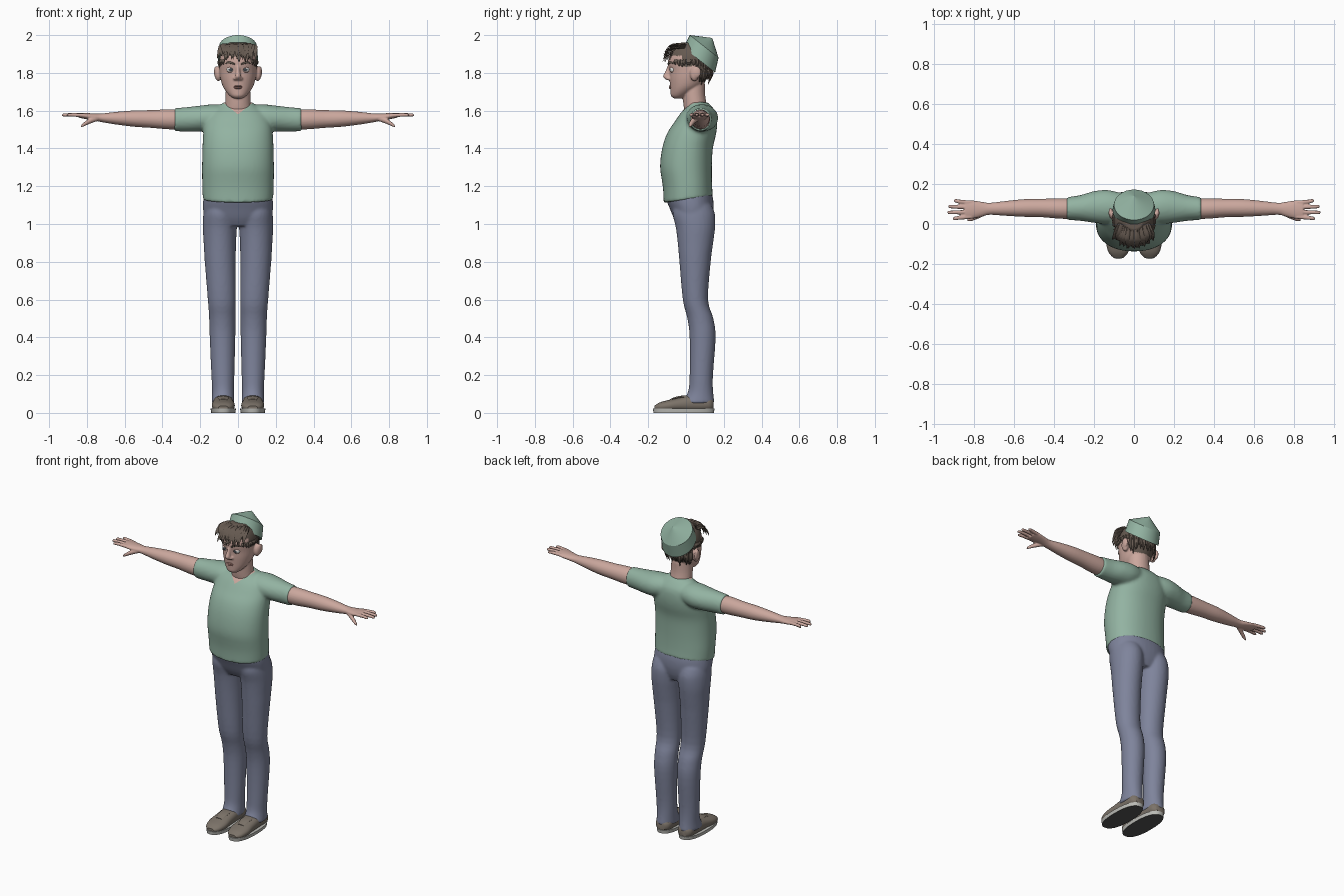
import bpy, bmesh, math, random
from mathutils import Vector, Matrix

random.seed(4)
if "Cube" in bpy.data.objects:
    bpy.data.objects.remove(bpy.data.objects["Cube"])
X, Y, Z = (1, 0, 0), (0, 1, 0), (0, 0, 1)


def material(name, r, g, b):
    m = bpy.data.materials.new(name)
    m.use_nodes = True
    m.diffuse_color = (r, g, b, 1)
    shader = next(n for n in m.node_tree.nodes if n.type == 'BSDF_PRINCIPLED')
    shader.inputs["Base Color"].default_value = (r, g, b, 1)
    return m


skin = material("skin", .6, .39, .34)
shirt_green = material("shirt green", .29, .45, .36)
trouser_blue = material("trouser blue", .21, .23, .33)
hair_brown = material("hair brown", .13, .1, .08)
shoe_brown = material("shoe brown", .2, .17, .14)
sole_grey = material("sole grey", .5, .5, .47)
tread_dark = material("tread dark", .09, .09, .09)
eye_white = material("eye white", .7, .7, .68)
iris_dark = material("iris dark", .05, .06, .07)
lip_rose = material("lip rose", .42, .22, .19)


def loft(bm, keys, u, v, n=28, power=2, sub=4, mirror=False):
    """Skin smooth cross-sections; each key is x, y, z, radius on u, radius on v."""
    u, v = Vector(u), Vector(v)
    last = len(keys) - 1
    rows = []
    for i in range(last):
        around = keys[max(i - 1, 0)], keys[i], keys[i + 1], keys[min(i + 2, last)]
        for k in range(sub):
            t = k / sub
            rows.append([.5 * (2*q + (r-p)*t + (2*p - 5*q + 4*r - s)*t*t + (3*q - p - 3*r + s)*t**3)
                         for p, q, r, s in zip(*around)])
    rows.append(keys[-1])
    for side in ((1, -1) if mirror else (1,)):
        rings = []
        for x, y, z, ru, rv in rows:
            ring = []
            for j in range(n):
                a = math.tau * j / n
                cu, cv = (math.copysign(abs(w) ** (2 / power), w) for w in (math.cos(a), math.sin(a)))
                p = Vector((x, y, z)) + u * cu * max(ru, .001) + v * cv * max(rv, .001)
                ring.append(bm.verts.new((p.x * side, p.y, p.z)))
            rings.append(ring)
        for a, b in zip(rings, rings[1:]):
            for j in range(n):
                k = (j + 1) % n
                bm.faces.new((a[j], a[k], b[k], b[j]))
        bm.faces.new(rings[0])
        bm.faces.new(rings[-1])


def ball(bm, centre, radii):
    """Mirrored pair of ellipsoids with their poles along y."""
    for side in (1, -1):
        place = Matrix.Translation((centre[0] * side, centre[1], centre[2]))
        turn = Matrix.Rotation(math.pi / 2, 4, 'X')
        bmesh.ops.create_uvsphere(bm, u_segments=24, v_segments=20, radius=1,
                                  matrix=place @ Matrix.Diagonal((*radii, 1)) @ turn)


def finish(name, bm, mats, voxel=0, relax=4, rule=None, angle=40):
    """Make the object, optionally fuse its volumes, then colour and smooth it."""
    bmesh.ops.recalc_face_normals(bm, faces=bm.faces[:])
    me = bpy.data.meshes.new(name)
    bm.to_mesh(me)
    bm.free()
    ob = bpy.data.objects.new(name, me)
    bpy.context.collection.objects.link(ob)
    if voxel:
        fuse = ob.modifiers.new("fuse", 'REMESH')
        fuse.mode = 'VOXEL'
        fuse.voxel_size = voxel
        soft = ob.modifiers.new("soften", 'SMOOTH')
        soft.factor = .5
        soft.iterations = relax
        graph = bpy.context.evaluated_depsgraph_get()
        me = bpy.data.meshes.new_from_object(ob.evaluated_get(graph))
        ob.modifiers.clear()
        ob.data = me
    me.materials.clear()
    for m in mats:
        me.materials.append(m)
    paint(me, rule)
    bpy.ops.object.select_all(action='DESELECT')
    ob.select_set(True)
    bpy.context.view_layer.objects.active = ob
    bpy.ops.object.shade_smooth_by_angle(angle=math.radians(angle))
    return ob


def paint(me, rule):
    for f in me.polygons:
        f.material_index = int(rule(f.center, f.normal)) if rule else 0


# Shirt: belly, chest and sleeves fused together
bm = bmesh.new()
loft(bm, [(0, .012, 1.13, .186, .13), (0, .008, 1.2, .189, .13), (0, 0, 1.3, .19, .137),
          (0, .008, 1.4, .188, .134), (0, .03, 1.48, .184, .13), (0, .052, 1.54, .175, .113),
          (0, .066, 1.59, .15, .092), (0, .07, 1.625, .1, .064), (0, .062, 1.645, .076, .05)],
     X, Y, n=48, power=2.2)
loft(bm, [(.05, .08, 1.57, .07, .06), (.13, .085, 1.562, .085, .072), (.2, .085, 1.558, .079, .069),
          (.27, .08, 1.554, .064, .065), (.337, .077, 1.552, .057, .061)], Y, Z, mirror=True)
shirt = finish("shirt", bm, [shirt_green, skin], voxel=.009, relax=5, angle=60)
# Neckline cut as a V, and a hem that dips at the front
bm = bmesh.new()
bm.from_mesh(shirt.data)
for side in (1, -1):
    bmesh.ops.bisect_plane(bm, geom=bm.verts[:] + bm.edges[:] + bm.faces[:],
                           plane_co=(0, 0, 1.58), plane_no=(-.8 * side, 0, 1))
for v in bm.verts:
    if v.co.z < 1.25:
        v.co.z += .13 * (v.co.y - .012) * (1.25 - v.co.z) / .11
bm.to_mesh(shirt.data)
bm.free()
paint(shirt.data, lambda c, n: c.y < .07 and c.z - 1.58 > .8 * abs(c.x))

# Trousers: hips and both legs
bm = bmesh.new()
loft(bm, [(0, .018, 1.17, .178, .117), (0, .02, 1.13, .184, .124), (0, .03, 1.08, .185, .115),
          (0, .036, 1.03, .175, .1), (0, .04, .99, .14, .08)], X, Y, n=40, power=2.2)
loft(bm, [(.092, .036, 1.1, .084, .1), (.094, .042, 1.05, .09, .112), (.096, .05, .98, .09, .104),
          (.096, .05, .9, .086, .094), (.094, .048, .8, .082, .083), (.086, .05, .6, .074, .067),
          (.083, .076, .5, .07, .069), (.082, .088, .4, .068, .069), (.08, .081, .2, .061, .062),
          (.079, .077, .11, .058, .067), (.08, .062, .05, .061, .09)], X, Y, mirror=True)
finish("trousers", bm, [trouser_blue], voxel=.008, relax=5, angle=60)

# Arms with palm, fingers and thumb
bm = bmesh.new()
loft(bm, [(.27, .077, 1.553, .05, .05), (.36, .077, 1.554, .051, .053), (.46, .08, 1.556, .046, .047),
          (.55, .08, 1.558, .044, .043), (.64, .078, 1.56, .037, .034), (.72, .076, 1.562, .03, .023),
          (.76, .074, 1.566, .037, .019), (.81, .072, 1.572, .046, .016), (.845, .071, 1.576, .044, .012)],
     Y, Z, mirror=True)
for y, tip in ((.036, .905), (.06, .932), (.084, .928), (.107, .9)):
    spread = .07 + (y - .07) * 1.25
    loft(bm, [(.81, y, 1.574, .01, .01), (.87, (y + spread) / 2, 1.578, .0105, .01),
              (tip - .008, spread, 1.577, .009, .008), (tip, spread, 1.576, .004, .004)],
         Y, Z, n=12, mirror=True)
loft(bm, [(.74, .06, 1.56, .016, .014), (.78, .04, 1.547, .014, .015), (.815, .025, 1.528, .011, .011),
          (.832, .02, 1.516, .005, .006)], Y, Z, n=12, mirror=True)
finish("arms_and_hands", bm, [skin], voxel=.004, relax=3, angle=60)

# Head: skull, neck, nose and ears
bm = bmesh.new()
loft(bm, [(0, .06, 1.57, .085, .06), (0, .05, 1.62, .07, .062), (0, .042, 1.68, .066, .06),
          (0, .04, 1.74, .064, .06)], X, Y)
loft(bm, [(0, -.045, 1.664, .022, .018), (0, -.037, 1.677, .042, .042), (0, -.02, 1.7, .063, .062),
          (0, 0, 1.73, .081, .084), (0, .012, 1.77, .093, .099), (0, .017, 1.81, .098, .105),
          (0, .02, 1.85, .1, .115), (0, .02, 1.89, .097, .11), (0, .02, 1.93, .08, .09),
          (0, .025, 1.96, .048, .052)], X, Y, n=36)
loft(bm, [(0, -.084, 1.845, .008, .01), (0, -.094, 1.808, .011, .016), (0, -.1, 1.78, .016, .022),
          (0, -.09, 1.762, .015, .014)], X, Y, n=16)
ball(bm, (.015, -.09, 1.77), (.01, .014, .009))
ball(bm, (.104, .045, 1.796), (.02, .024, .04))
ball(bm, (.117, .056, 1.804), (.01, .024, .032))


def hairline(c, n):
    if abs(c.x) > .1 and c.z < 1.845:
        return False
    return c.z > 1.89 or (c.y > -.02 and c.z > 1.835) or (c.y > .07 and c.z > 1.75)


finish("head", bm, [skin, hair_brown], voxel=.005, relax=3, rule=hairline, angle=60)


# Eyes with lids, irises and whites on one ball
def eye_zone(c, n):
    if n.z > .5 or n.z < -.55:
        return 0
    return 2 if n.y < -.86 else 1


bm = bmesh.new()
ball(bm, (.038, -.066, 1.817), (.022, .021, .019))
finish("eyes", bm, [skin, eye_white, iris_dark], rule=eye_zone)

# Eyebrows and lips
bm = bmesh.new()
loft(bm, [(.016, -.093, 1.846, .004, .004), (.036, -.09, 1.853, .006, .006),
          (.056, -.077, 1.854, .005, .005), (.07, -.062, 1.847, .002, .002)], Y, Z, n=10, mirror=True)
finish("eyebrows", bm, [hair_brown])
bm = bmesh.new()
for z, r in ((1.73, .004), (1.721, .005)):
    loft(bm, [(-.027, -.076, 1.725, .002, .001), (-.012, -.082, z, .006, r), (0, -.084, z, .007, r),
              (.012, -.082, z, .006, r), (.027, -.076, 1.725, .002, .001)], Y, Z, n=12)
finish("lips", bm, [lip_rose])

# Hair: tapered locks hanging around the back and sides
bm = bmesh.new()
for row, top in enumerate((1.87, 1.835)):
    for i in range(33):
        deg = -128 + 8 * i + random.uniform(-3, 3)
        a = math.radians(deg)
        drop = random.uniform(.065, .1) if abs(deg) < 62 else random.uniform(.025, .045)
        if row and abs(deg) > 62:
            continue
        out, flat = Vector((math.sin(a), math.cos(a), 0)), Vector((math.cos(a), -math.sin(a), 0))
        keys = []
        for t, grow, r in ((0, .96, .011), (.5, 1.04, .011), (1, 1.02 - drop, .001)):
            keys.append((.1 * grow * out.x, .02 + .115 * grow * out.y, top - drop * t, r, r * .6))
        loft(bm, keys, flat, out, n=6, sub=3)
# Fringe swept forward over the forehead
for row in range(2):
    for i in range(17):
        x = -.088 + .011 * i + random.uniform(-.004, .004)
        back = 4.5 * x * x
        lift = .012 * row + random.uniform(-.006, .006)
        sway = random.uniform(-.025, .012)
        loft(bm, [(x * .8, -.02 + back * .5, 1.935 + lift, .012, .009),
                  (x, -.08 + back, 1.932 + lift, .012, .008),
                  (x + sway * .5, -.106 + back, 1.905 + lift, .009, .006),
                  (x + sway, -.112 + back - random.uniform(0, .012), 1.868 + 2 * lift, .001, .001)],
             X, (0, .7, .7), n=6, sub=3)
finish("hair_locks", bm, [hair_brown])

# Cap: tilted band with a shallow pointed crown
bm = bmesh.new()
loft(bm, [(0, .07, 1.868, .107, .107), (0, .096, 1.94, .1, .097), (0, .138, 1.984, .002, .002)],
     X, (0, .785, -.62), n=32, sub=1)
finish("cap", bm, [shirt_green], angle=25)

# Shoes: uppers, tongues, and soles with dark treads
bm = bmesh.new()
loft(bm, [(.078, .146, .042, .028, .025), (.078, .12, .048, .05, .04), (.078, .04, .05, .054, .046),
          (.078, -.03, .045, .057, .038), (.078, -.09, .038, .061, .031), (.078, -.14, .032, .05, .023),
          (.078, -.168, .027, .025, .01)], X, Z, power=2.3, mirror=True)
loft(bm, [(.078, .02, .085, .03, .008), (.078, -.04, .082, .03, .007), (.078, -.085, .068, .024, .005)],
     X, Z, n=16, mirror=True)
finish("shoes", bm, [shoe_brown])
bm = bmesh.new()
loft(bm, [(.078, -.012, 0, .064, .16), (.078, -.012, .022, .067, .163)],
     X, Y, n=40, power=2.4, sub=1, mirror=True)
finish("soles", bm, [sole_grey, tread_dark], rule=lambda c, n: n.z < -.5)
